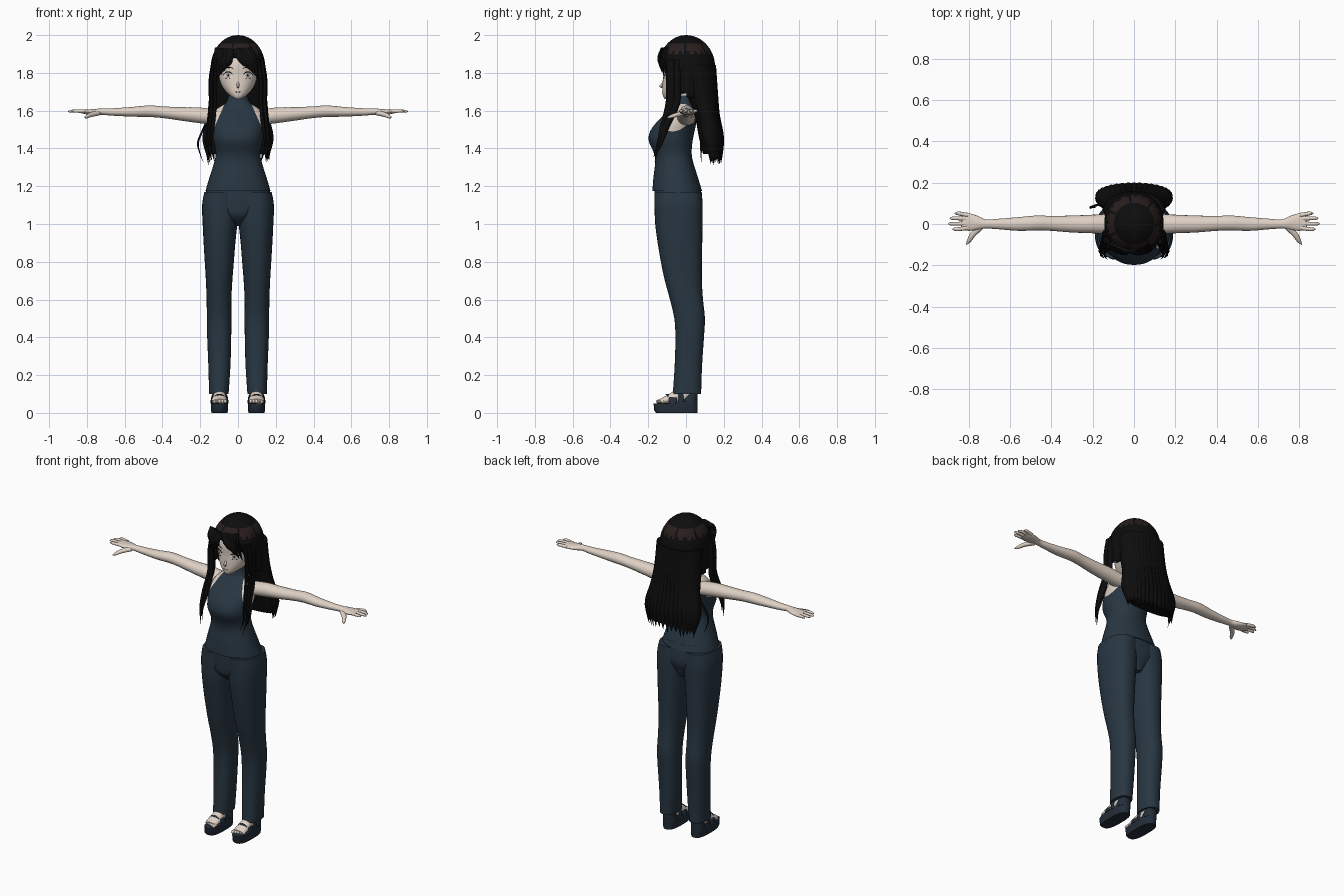
import bpy, bmesh, math, random
from mathutils import Vector
from mathutils.bvhtree import BVHTree

random.seed(4)
cube = bpy.data.objects.get("Cube")
if cube:
    bpy.data.objects.remove(cube, do_unlink=True)


def material(name, *rgb):
    m = bpy.data.materials.new(name)
    m.use_nodes = True
    m.diffuse_color = (*rgb, 1)
    m.node_tree.nodes["Principled BSDF"].inputs["Base Color"].default_value = (*rgb, 1)
    return m


SKIN = material("skin", .74, .64, .56)
NAVY = material("navy cloth", .021, .037, .054)
SHOE = material("shoe navy", .017, .027, .042)
HAIR = material("black hair", .004, .004, .004)
SHINE = material("hair highlight", .022, .013, .012)
WHITE = material("eye white", .8, .76, .72)
IRIS = material("iris", .42, .37, .35)
LIP = material("lip", .4, .22, .19)


def finish(name, bm, *mats):
    bmesh.ops.recalc_face_normals(bm, faces=bm.faces[:])
    me = bpy.data.meshes.new(name)
    bm.to_mesh(me)
    bm.free()
    for m in mats:
        me.materials.append(m)
    me.shade_smooth()
    me.set_sharp_from_angle(angle=math.radians(50))
    ob = bpy.data.objects.new(name, me)
    bpy.context.collection.objects.link(ob)
    return ob


def smooth(rows, n=4):
    """Catmull-Rom interpolation of tuples."""
    out = []
    for i in range(len(rows) - 1):
        a, b, c, d = (rows[max(0, min(len(rows) - 1, i + k))] for k in (-1, 0, 1, 2))
        for j in range(n):
            t = j / n
            out.append([q + .5 * t * (r - p + t * (2*p - 5*q + 4*r - s + t * (3*(q - r) + s - p)))
                        for p, q, r, s in zip(a, b, c, d)])
    return out + [list(rows[-1])]


def skin_rings(rings, caps=True):
    bm = bmesh.new()
    vs = [[bm.verts.new(p) for p in ring] for ring in rings]
    n = len(vs[0])
    for a, b in zip(vs, vs[1:]):
        for i in range(n):
            bm.faces.new((a[i], a[(i + 1) % n], b[(i + 1) % n], b[i]))
    if caps:
        bm.faces.new(vs[0])
        bm.faces.new(vs[-1])
    return bm


def loft(rows, n=32, e=2.2, steps=4, caps=True):
    """Stack of rounded rings, each row being z, x0, x1, y0, y1."""
    rings = []
    for z, x0, x1, y0, y1 in smooth(rows, steps):
        ring = []
        for i in range(n):
            a = math.tau * i / n
            c, s = (math.copysign(abs(f(a)) ** (2 / e), f(a)) for f in (math.cos, math.sin))
            ring.append(((x0 + x1 + (x1 - x0) * c) / 2, (y0 + y1 + (y1 - y0) * s) / 2, z))
        rings.append(ring)
    return skin_rings(rings, caps)


def even(rows):
    return [(z, -h, h, a, b) for z, h, a, b in rows]


def sweep(rows, side, n=10, steps=4):
    """Tube along a path, each row being x, y, z, half width, half thickness."""
    rows = smooth(rows, steps)
    pts = [Vector(r[:3]) for r in rows]
    rings = []
    for i, r in enumerate(rows):
        t = (pts[min(i + 1, len(pts) - 1)] - pts[max(i - 1, 0)]).normalized()
        s = Vector(side)
        s = (s - t * s.dot(t)).normalized()
        u = t.cross(s)
        rings.append([pts[i] + s * r[3] * math.cos(math.tau * k / n)
                      + u * r[4] * math.sin(math.tau * k / n) for k in range(n)])
    return skin_rings(rings)


def lock(name, pts, side, w, t=.011):
    shape = [1 if k < len(pts) * .6 else max(.04, (len(pts) - 1 - k) / (len(pts) * .4))
             for k in range(len(pts))]
    finish(name, sweep([(*p, w * f, t * f) for p, f in zip(pts, shape)], side, 8), HAIR)


# Sleeveless halter top with bare shoulders
bm = loft(even([(1.175, .172, -.178, .085), (1.25, .15, -.172, .062), (1.33, .125, -.163, .037),
                (1.38, .118, -.172, .03), (1.44, .13, -.197, .035), (1.49, .135, -.19, .045),
                (1.54, .14, -.155, .055), (1.58, .135, -.115, .057), (1.615, .105, -.085, .05),
                (1.64, .066, -.067, .035), (1.68, .05, -.06, .03)]), n=40)
for s in (1, -1):
    bmesh.ops.bisect_plane(bm, geom=bm.verts[:] + bm.edges[:] + bm.faces[:],
                           plane_co=(s * .06, 0, 1.66), plane_no=(s, 0, .44))
for f in bm.faces:
    c = f.calc_center_median()
    f.material_index = int(abs(c.x) - .06 + .44 * (c.z - 1.66) > 0 and c.z < 1.66)
finish("halter_top", bm, NAVY, SKIN)
finish("neck", loft(even([(1.62, .045, -.055, .025), (1.76, .043, -.06, .03)])), SKIN)

# Trousers
finish("trouser_seat", loft(even([(1.21, .16, -.168, .075), (1.1, .178, -.165, .086),
                                  (1.04, .1, -.155, .07), (.99, .03, -.1, .05)])), NAVY)
leg = [(1.17, .0, .178, -.168, .083), (1.1, -.002, .19, -.167, .088), (1, .004, .187, -.163, .088),
       (.9, .014, .182, -.15, .086), (.8, .022, .176, -.133, .084), (.7, .03, .17, -.112, .084),
       (.6, .035, .166, -.085, .09), (.5, .035, .165, -.062, .1), (.4, .036, .163, -.056, .095),
       (.25, .04, .157, -.06, .085), (.1, .05, .153, -.07, .08)]

for s, tag in ((1, "left"), (-1, "right")):
    finish(tag + "_trouser_leg", loft([(z, s * a, s * b, c, d) for z, a, b, c, d in leg], e=2.3), NAVY)

    # Arm, palm, fingers and thumb
    arm = [(.09, 0, 1.56, .05, .04), (.2, 0, 1.575, .045, .042), (.3, 0, 1.583, .041, .036),
           (.4, .003, 1.592, .036, .031), (.47, .005, 1.597, .036, .031), (.56, 0, 1.594, .033, .026),
           (.66, 0, 1.593, .025, .02), (.72, 0, 1.595, .022, .017), (.76, .005, 1.593, .034, .016),
           (.8, .009, 1.593, .042, .013), (.835, .013, 1.596, .036, .008)]
    finish(tag + "_arm", sweep([(s * x, *r) for x, *r in arm], (0, 1, 0), 18), SKIN)
    for name, y, tip in (("index", -.018, .88), ("middle", .003, .9), ("ring", .024, .893), ("little", .043, .87)):
        spread = y + (y - .01) * .25
        finish(f"{tag}_{name}_finger", sweep([
            (s * .805, y, 1.595, .011, .01), (s * .85, spread, 1.598, .0095, .009),
            (s * (tip - .012), spread, 1.597, .008, .007), (s * tip, spread, 1.595, .002, .002)],
            (0, 1, 0)), SKIN)
    finish(tag + "_thumb", sweep([(s * .74, -.01, 1.588, .016, .014), (s * .78, -.05, 1.578, .014, .012),
                                  (s * .8, -.082, 1.568, .01, .009), (s * .812, -.1, 1.562, .002, .002)],
                                 (1, 0, 0)), SKIN)

    # Platform sandal with foot, toes, heel cup and straps
    cx = s * .098
    bm = loft([(z, cx - w, cx + w, a, .062) for z, w, a in
               ((0, .042, -.158), (.012, .045, -.168), (.05, .045, -.172))], e=2.7, steps=1)
    for v in bm.verts:
        if v.co.z > .04:
            v.co.z += .1 * max(0, v.co.y + .1)
    finish(tag + "_platform_sole", bm, SHOE)
    finish(tag + "_foot", sweep([(cx, .052, .09, .024, .022), (cx, .02, .1, .033, .035),
                                 (cx, -.04, .088, .034, .036), (cx, -.1, .07, .039, .022),
                                 (cx, -.135, .06, .036, .014)], (1, 0, 0), 14), SKIN)
    finish(tag + "_ankle", loft([(.08, cx - .03, cx + .03, -.03, .052),
                                 (.2, cx - .034, cx + .034, -.03, .055)]), SKIN)
    for k in range(5):
        x = cx + s * (k - 2) * .0155
        y = -.158 + .006 * k
        finish(f"{tag}_toe_{k + 1}", sweep([(x, -.12, .062, .008, .01), (x, y + .008, .06, .009, .01),
                                            (x, y, .058, .003, .004)], (1, 0, 0), 8), SKIN)
    finish(tag + "_heel_cup", loft([(.05, cx - .041, cx + .041, -.025, .06),
                                    (.105, cx - .035, cx + .035, .0, .062)], steps=1), SHOE)
    for name, y, top, w in (("toe_strap", -.088, .097, .022), ("instep_strap", -.045, .127, .014)):
        arch = [(cx + .044 * math.cos(a), y + .02 * abs(math.cos(a)), .05 + (top - .05) * math.sin(a), w, .004)
                for a in (math.pi * k / 8 for k in range(9))]
        finish(f"{tag}_{name}", sweep(arch, (0, 1, 0), 8, 2), SHOE)

# Head with a narrow chin
head = finish("head", loft(even([
    (1.662, .012, -.112, -.08), (1.675, .036, -.121, -.03), (1.7, .064, -.125, .03),
    (1.74, .09, -.124, .07), (1.79, .102, -.122, .09), (1.85, .106, -.122, .1),
    (1.92, .092, -.095, .09), (1.96, .05, -.05, .05)]), n=40), SKIN)
tree = BVHTree.FromPolygons([v.co for v in head.data.vertices], [p.vertices for p in head.data.polygons])


def on_face(x, z, lift=.002):
    hit = tree.ray_cast(Vector((x, -1, z)), Vector((0, 1, 0)))[0]
    return (x, hit.y - lift, z)


def patch(name, x, z, rx, rz, mat, lift):
    """Thin oval following the face."""
    bm = bmesh.new()
    rings = [[bm.verts.new(on_face(x + k * rx * math.cos(a), z + k * rz * math.sin(a), lift))
              for a in (math.tau * i / 20 for i in range(20))] for k in (1, .5)]
    for i in range(20):
        j = (i + 1) % 20
        bm.faces.new((rings[0][i], rings[0][j], rings[1][j], rings[1][i]))
    bm.faces.new(rings[1])
    finish(name, bm, mat)


def stroke(name, pts, mat, w):
    finish(name, sweep([(*on_face(x, z), w * f, .0015)
                        for (x, z), f in zip(pts, (.3, 1, 1, 1, .3))], (0, 0, 1), 6), mat)


# Face details
for s, tag in ((1, "left"), (-1, "right")):
    x = s * .052
    patch(tag + "_eye_white", x, 1.786, .023, .016, WHITE, .0015)
    patch(tag + "_iris", x, 1.787, .012, .0145, IRIS, .0025)
    patch(tag + "_pupil", x, 1.787, .004, .006, HAIR, .0035)
    stroke(tag + "_upper_lash", [(x + s * d, 1.787 + .018 * (1 - (d / .03) ** 2))
                                 for d in (-.025, -.013, 0, .013, .027)], HAIR, .0028)
    stroke(tag + "_lower_lash", [(x + s * d, 1.77 + 12 * d * d) for d in (-.014, -.007, 0, .007, .018)], HAIR, .001)
    stroke(tag + "_brow", [(x + s * d, 1.829 - 8 * d * d) for d in (-.025, -.013, 0, .013, .027)], HAIR, .002)
stroke("mouth", [(d, 1.698 + 10 * d * d) for d in (-.014, -.007, 0, .007, .014)], LIP, .0018)
finish("nose", sweep([(0, -.118, 1.752, .004, .004), (0, -.127, 1.737, .007, .007),
                      (0, -.136, 1.729, .005, .005), (0, -.12, 1.721, .005, .004)], (1, 0, 0), 10), SKIN)

# Hair cap with a face opening and a glossy band
rows = [(2 - .0005, .008)] + [(1.83 + .17 * math.sin(a), math.cos(a))
                              for a in (math.radians(84 - 6 * k) for k in range(15))]
rows += [(1.83 - .02 * k, 1) for k in range(1, 9)]
bm = loft([(z, -.144 * r, .144 * r, -.146 * r, .154 * r) for z, r in rows], n=64, e=2.1, steps=1, caps=False)
bmesh.ops.holes_fill(bm, edges=[e for e in bm.edges if e.is_boundary and e.verts[0].co.z > 1.99])
opening = []
for f in bm.faces:
    c = f.calc_center_median()
    if (c.y < -.04 and c.z < 1.885 - .5 * abs(c.x + .02)) or (c.y < 0 and c.z < 1.7):
        opening.append(f)
    strand = int((math.atan2(c.y, c.x) + 4) * 64 / math.tau)
    f.material_index = int(1.9 + .014 * (strand * 7 % 3) / 2 < c.z < 1.953 and strand % 9 != 4)
bmesh.ops.delete(bm, geom=opening, context="FACES")
cap = finish("hair_cap", bm, HAIR, SHINE)
cap.modifiers.new("thickness", "SOLIDIFY").thickness = .01

# Long back hair: a full core with overlapping pointed locks
back = [(1.84, .135, -.02, .148), (1.7, .141, .0, .158), (1.58, .152, .045, .168),
        (1.46, .178, .068, .19), (1.37, .165, .09, .19)]
finish("back_hair_core", loft(even(back), e=2.4), HAIR)
for k in range(21):
    a = math.radians(-105 + 10.5 * k)
    end = 1.31 + random.uniform(0, .035)
    rows = back + [(end, .15 + random.uniform(0, .02), .1, .185)]
    lock(f"back_lock_{k + 1}", [(math.sin(a) * h, (y0 + y1 + math.cos(a) * (y1 - y0)) / 2, z)
                                for z, h, y0, y1 in rows], (math.cos(a), -math.sin(a), 0), .023)
lock("stray_lock", [(-.15, .1, 1.58), (-.185, .09, 1.5), (-.212, .08, 1.43), (-.2, .08, 1.37), (-.18, .08, 1.32)],
     (0, 1, 0), .006, .005)

# Front side locks and swept fringe
for s, tag in ((1, "left"), (-1, "right")):
    for k, (dx, dy, w) in enumerate(((0, 0, .024), (-.016, -.015, .016), (.006, .03, .018))):
        path = [(.122, -.075, 1.87), (.139, -.075, 1.76), (.138, -.078, 1.64), (.15, -.115, 1.52),
                (.16, -.145, 1.42), (.145, -.165, 1.33 + .025 * k)]
        lock(f"{tag}_side_lock_{k + 1}", [(s * (x + dx), y + dy * (1 if z > 1.6 else .4), z) for x, y, z in path],
             (s * .35, -1, 0), w, .01)
    for k in range(5):
        u = k / 4
        start, end = -.025 + s * (.012 + .07 * u), s * (.062 + .056 * u)
        depth = -.132 + .055 * u * u
        pts = [(start, -.128 + .035 * u, 1.925), ((start * 2 + end) / 3, -.143 + .03 * u, 1.885),
               ((start + end * 2) / 3, depth - .008, 1.855 - .03 * u), (end, depth, 1.825 - .075 * u)]
        lock(f"{tag}_fringe_lock_{k + 1}", pts, (1, -u * s * .8, .2 * s), .02, .008)
